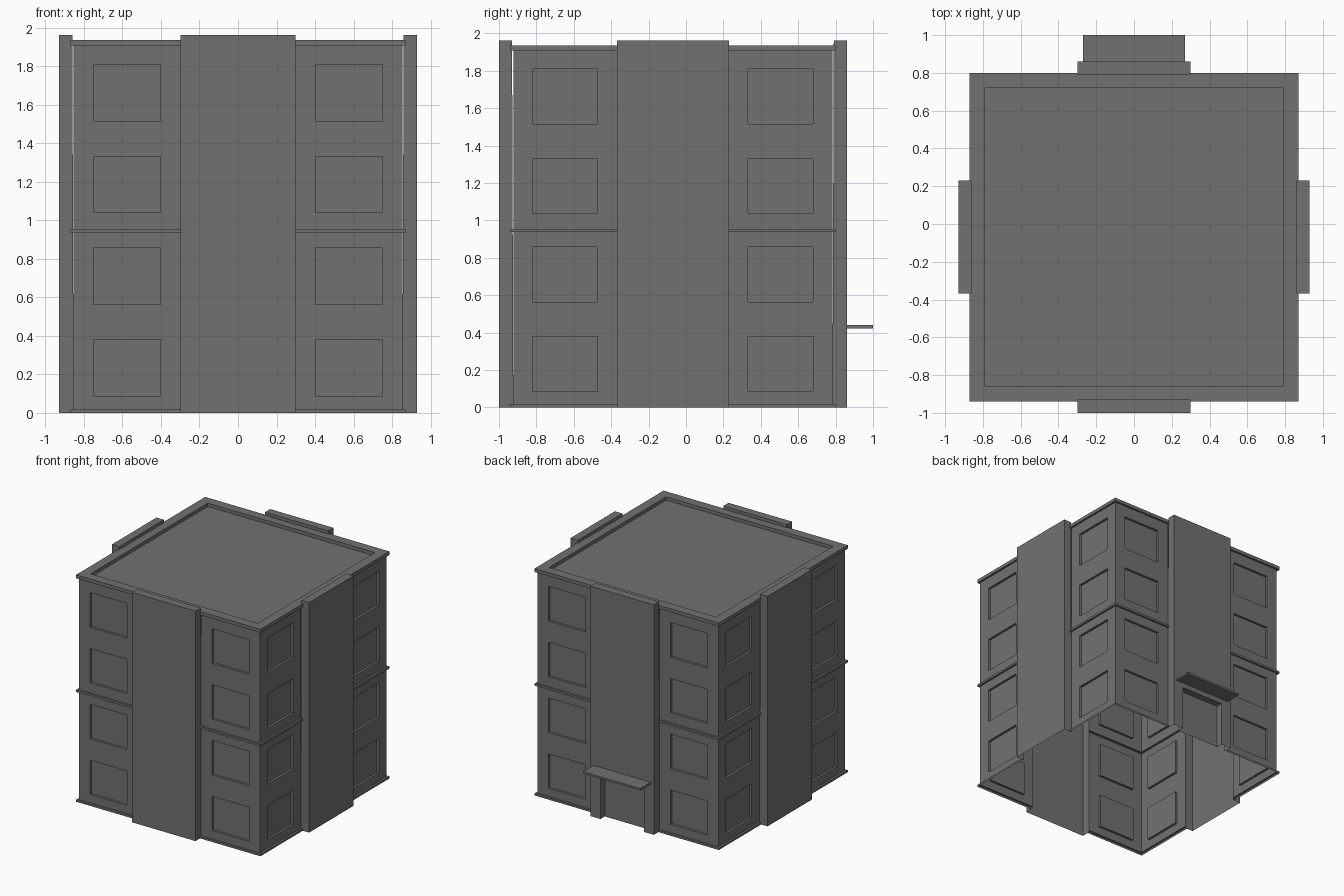
import bpy, bmesh, math
from mathutils import Matrix, Vector

if "Cube" in bpy.data.objects:
    bpy.data.objects.remove(bpy.data.objects["Cube"])

CY = -0.07            # building centre along y
WALL, LEDGE, RIM = 0.853, 0.87, 0.789   # half widths
TOWER_IN, TOWER_OUT, TOWER_W = 0.86, 0.93, 0.299
ROOF, RIM_TOP, TOP = 1.907, 1.936, 1.962

grey = bpy.data.materials.new("dark_grey")
grey.diffuse_color = (0.167, 0.167, 0.167, 1)
grey.use_nodes = True
grey.node_tree.nodes["Principled BSDF"].inputs["Base Color"].default_value = grey.diffuse_color


def finish(bm, name, recalc=True):
    bmesh.ops.remove_doubles(bm, verts=bm.verts, dist=1e-5)
    if recalc:
        bmesh.ops.recalc_face_normals(bm, faces=bm.faces)
    me = bpy.data.meshes.new(name)
    bm.to_mesh(me)
    bm.free()
    me.materials.append(grey)
    ob = bpy.data.objects.new(name, me)
    bpy.context.collection.objects.link(ob)
    return ob


def box(name, lo, hi):
    bm = bmesh.new()
    bmesh.ops.create_cube(bm, size=1)
    for v in bm.verts:
        v.co = Vector([lo[i] + (v.co[i] + 0.5) * (hi[i] - lo[i]) for i in range(3)])
    return finish(bm, name)


def side_matrix(i):
    return Matrix.Translation((0, CY, 0)) @ Matrix.Rotation(i * math.pi / 2, 4, 'Z')


# Wall shell: profile of (half width, z) with ledges, split at the window rows
windows = [(0.088, 0.38), (0.563, 0.857), (1.04, 1.332), (1.514, 1.809)]
profile = [(LEDGE, 0), (LEDGE, 0.017), (WALL, 0.017)]
profile += [(WALL, z) for w in windows[:2] for z in w]
profile += [(WALL, 0.937), (LEDGE, 0.937), (LEDGE, 0.955), (WALL, 0.955)]
profile += [(WALL, z) for w in windows[2:] for z in w]
profile += [(WALL, ROOF), (LEDGE, ROOF), (LEDGE, RIM_TOP), (RIM, RIM_TOP), (RIM, ROOF)]

bm = bmesh.new()
panes = []
for i in range(4):
    m = side_matrix(i)
    grid = []
    for h, z in profile:
        xs = (-h, -0.75, -0.402, -TOWER_W, TOWER_W, 0.402, 0.75, h)
        grid.append([bm.verts.new(m @ Vector((x, -h, z))) for x in xs])
    for r in range(len(profile) - 1):
        z0, z1 = profile[r][1], profile[r + 1][1]
        for c in range(7):
            if c == 3 and z1 <= ROOF and r < len(profile) - 2:
                continue  # the hollow tower closes the wall here
            f = bm.faces.new((grid[r][c], grid[r][c + 1],
                              grid[r + 1][c + 1], grid[r + 1][c]))
            if c in (1, 5) and (z0, z1) in windows:
                panes.append(f)
# Flat roof inside the parapet
bm.faces.new([bm.verts.new((x * RIM, CY + y * RIM, ROOF))
              for x, y in ((-1, -1), (1, -1), (1, 1), (-1, 1))])
# Recessed windows
bm.normal_update()
bmesh.ops.inset_individual(bm, faces=panes, thickness=0, depth=-0.02)
finish(bm, "walls_and_roof", recalc=False)


# Hollow towers: front outline in x/z with sides running back to the wall
def tower(name, i, door=False):
    pts = [(-TOWER_W, 0), (-TOWER_W, TOP), (TOWER_W, TOP), (TOWER_W, 0)]
    if door:  # notch for the entrance
        pts += [(0.205, 0), (0.205, 0.38), (-0.205, 0.38), (-0.205, 0)]
    bm = bmesh.new()
    front = [bm.verts.new((x, -TOWER_OUT, z)) for x, z in pts]
    back = [bm.verts.new((x, -TOWER_IN if z > 0.5 else -WALL, z)) for x, z in pts]
    for v in back:
        if v.co.z < 0.5 and abs(v.co.x) < 0.25:
            v.co.y = -TOWER_IN - 0.012
    bm.faces.new(front)
    for a in range(len(pts)):
        b = (a + 1) % len(pts)
        if pts[a][1] or pts[b][1]:  # open underneath
            bm.faces.new((front[a], front[b], back[b], back[a]))
    if door:
        bm.faces.new(back[4:])      # door panel
    # back of the part that rises above the roof edge
    bm.faces.new([back[1], back[2]] + [bm.verts.new((x, -TOWER_IN, ROOF))
                                       for x in (TOWER_W, -TOWER_W)])
    bm.transform(side_matrix(i))
    finish(bm, name)


for i, side in enumerate(("front", "right", "back", "left")):
    tower(side + "_tower", i, door=(side == "back"))

# Entrance canopy
box("entrance_canopy", (-0.27, CY + TOWER_OUT, 0.423), (0.27, 1.0, 0.44))
